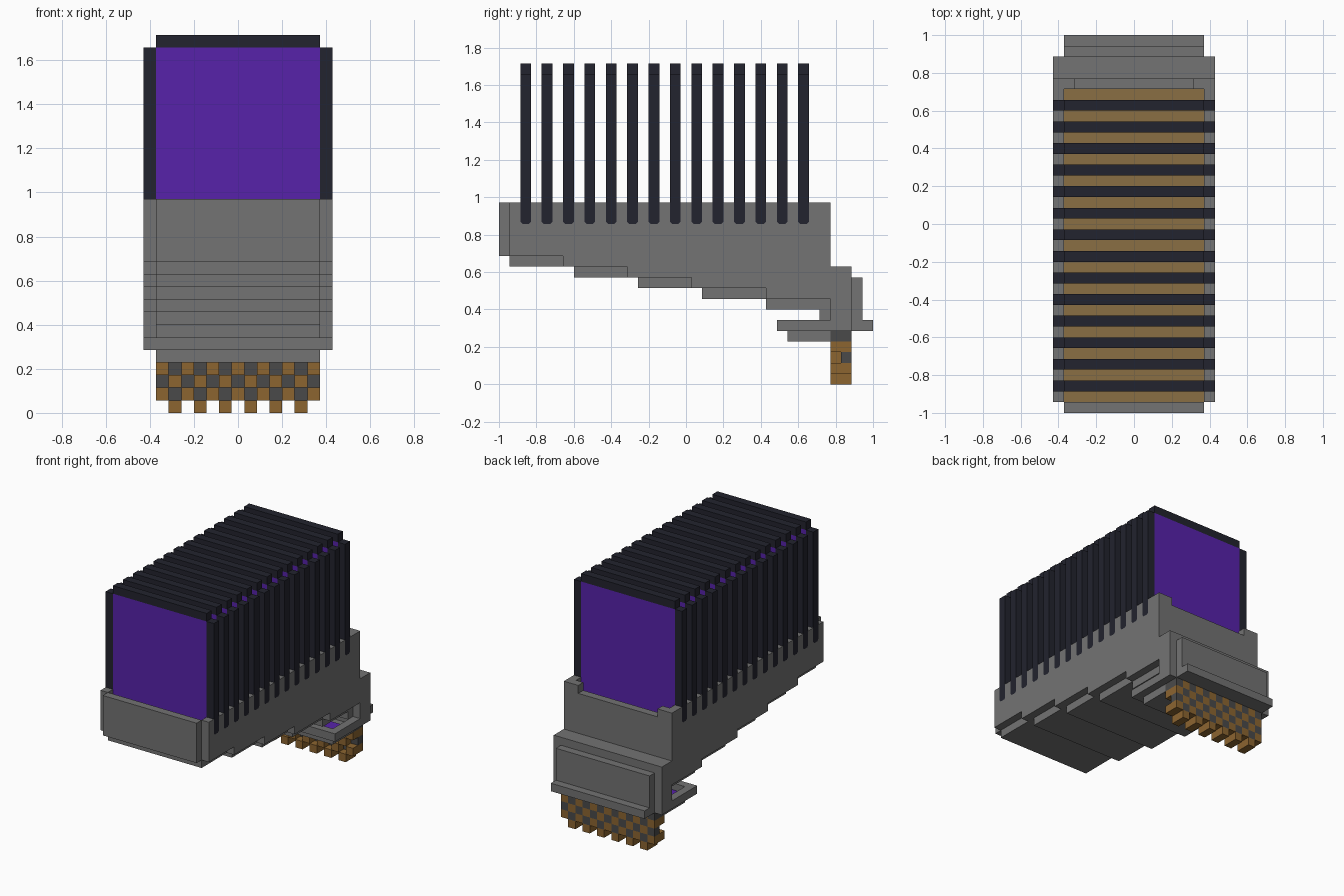
import bpy

old = bpy.data.objects.get("Cube")
if old:
    bpy.data.objects.remove(old)

U = 2 / 35  # one block


def material(name, rgb):
    lin = [(c / 255 / 12.92) if c < 11 else ((c / 255 + 0.055) / 1.055) ** 2.4 for c in rgb]
    m = bpy.data.materials.new(name)
    m.use_nodes = True
    m.diffuse_color = (*lin, 1)
    m.node_tree.nodes["Principled BSDF"].inputs["Base Color"].default_value = (*lin, 1)
    return m


GREY = material("grey", (115, 115, 115))
BLACK = material("blue_black", (34, 35, 46))
PURPLE = material("purple", (87, 34, 170))
BRONZE = material("bronze", (140, 101, 48))
TAN = material("tan", (138, 110, 68))
DARK = material("dark_grey", (74, 74, 74))


def build(name, verts, faces, mat):
    mesh = bpy.data.meshes.new(name)
    mesh.from_pydata([[c * U for c in v] for v in verts], [], faces)
    mesh.materials.append(mat)
    obj = bpy.data.objects.new(name, mesh)
    bpy.context.collection.objects.link(obj)
    return obj


def boxes(name, mat, ranges):
    """Blocks given as (x0, x1, y0, y1, z0, z1), joined in one object."""
    verts, faces = [], []
    for x0, x1, y0, y1, z0, z1 in ranges:
        n = len(verts)
        verts += [(x, y, z) for z in (z0, z1) for x, y in ((x0, y0), (x1, y0), (x1, y1), (x0, y1))]
        faces += [(n + 3, n + 2, n + 1, n), (n + 4, n + 5, n + 6, n + 7)]
        faces += [(n + i, n + (i + 1) % 4, n + (i + 1) % 4 + 4, n + i + 4) for i in range(4)]
    return build(name, verts, faces, mat)


def extrude(name, mat, profile, x0, x1):
    """Side profile of (y, z) points, counter-clockwise, pushed from x0 to x1."""
    n = len(profile)
    verts = [(x, y, z) for x in (x0, x1) for y, z in profile]
    faces = [tuple(reversed(range(n))), tuple(range(n, 2 * n))]
    faces += [(i, (i + 1) % n, (i + 1) % n + n, i + n) for i in range(n)]
    return build(name, verts, faces, mat)


def stairs(edges, z):
    """Bottom outline that drops one block at each inner edge."""
    pts = [(edges[0], z)]
    for y in edges[1:-1]:
        pts += [(y, z), (y, z - 1)]
        z -= 1
    return pts + [(edges[-1], z)]


FINS = [-15 + 2 * i for i in range(14)]
C = 0.2  # chamfer at the foot of each fin

# Stepped case: core and slotted side walls
extrude("case_core", GREY,
        stairs([-16.5, -10.5, -4.5, 1.5, 7.5, 12.5], 11) + [(12.5, 15), (-16.5, 15)], -6.5, 6.5)
wall = stairs([-16.5, -11.5, -5.5, 0.5, 7.5, 13.5], 12) + [(13.5, 17)]
for y in reversed(FINS):
    wall += [(y + 0.5, 17), (y + 0.5, 15 + C), (y + 0.5 - C, 15),
             (y - 0.5 + C, 15), (y - 0.5, 15 + C), (y - 0.5, 17)]
wall.append((-16.5, 17))
for side, x in (("right", -7.5), ("left", 6.5)):
    extrude(side + "_case_wall", GREY, wall, x, x + 1)
boxes("case_floor", TAN, [(-6.5, 6.5, -16.5, 12.5, 15, 15.1)])
boxes("front_panel", GREY, [(-6.5, 6.5, -17.5, -16.5, 12, 17)])
boxes("back_wall", GREY, [(-6.5, 6.5, 12.5, 13.5, 6, 16)])
boxes("back_wall_posts", GREY, [(-6.5, -5.5, 12.5, 13.5, 16, 17), (5.5, 6.5, 12.5, 13.5, 16, 17)])

# Row of upright plates, each with a dark frame
for i, y in enumerate(FINS):
    a, b = y - 0.5, y + 0.5
    boxes(f"plate_{i + 1}", PURPLE, [(-6.5, 6.5, a, b, 15.1, 29)])
    boxes(f"plate_top_{i + 1}", BLACK, [(-6.5, 6.5, a, b, 29, 30)])
    foot = [(a + C, 15), (b - C, 15), (b, 15 + C), (b, 29), (a, 29), (a, 15 + C)]
    for side, x in (("right", -7.5), ("left", 6.5)):
        extrude(f"plate_{side}_edge_{i + 1}", BLACK, foot, x, x + 1)

# Rear connector housing with stepped back and flange
boxes("connector_block", GREY, [(-7.5, 7.5, 13.5, 15.5, 5, 11)])
boxes("connector_back_panel", GREY, [(-6.5, 6.5, 15.5, 16.5, 6, 10)])
boxes("connector_flange", GREY, [(-6.5, 6.5, 15.5, 17.5, 5, 6)])

# Tray in front of the connector, with a recessed purple floor
boxes("tray_rim", GREY, [(-7.5, 7.5, 8.5, 9.5, 5, 6), (-7.5, -6.5, 9.5, 13.5, 5, 6),
                         (6.5, 7.5, 9.5, 13.5, 5, 6)])
boxes("tray_base", GREY, [(-6.5, 6.5, 9.5, 13.5, 4, 5)])
boxes("tray_floor", PURPLE, [(-6.5, 6.5, 9.5, 12.5, 5, 5.15)])

# Chequered pin block: bronze pins stand out in front of dark cells
pins, cells = [], [(-6.5, 6.5, 13.5, 14.5, 4, 5)]
for row in range(5):
    for col in range(13):
        x = col - 6.5
        if (row + col) % 2:
            front = 14.5 if row == 4 else 13.5
            pins.append((x, x + 1, front, 15.5, row, row + 1))
        elif row > 0:
            cells.append((x, x + 1, 14.5, 15.5, row, row + 1))
boxes("connector_pins", BRONZE, pins)
boxes("connector_insulators", DARK, cells)
